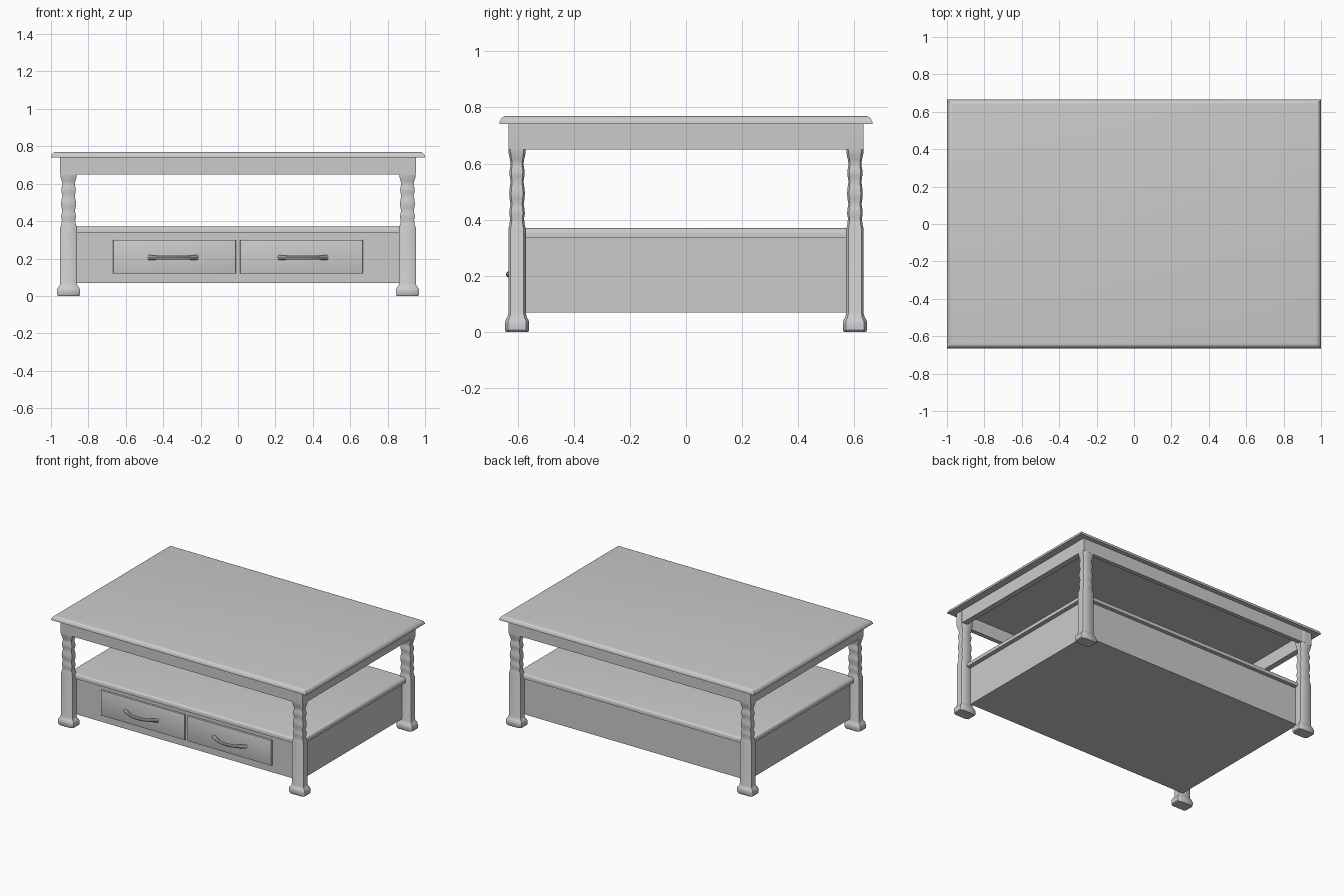
import bpy, bmesh, math
from mathutils import Vector

if "Cube" in bpy.data.objects:
    bpy.data.objects.remove(bpy.data.objects["Cube"])


def finish(name, bm, angle=35):
    bmesh.ops.recalc_face_normals(bm, faces=bm.faces)
    me = bpy.data.meshes.new(name)
    bm.to_mesh(me)
    bm.free()
    ob = bpy.data.objects.new(name, me)
    bpy.context.collection.objects.link(ob)
    bpy.ops.object.select_all(action='DESELECT')
    ob.select_set(True)
    bpy.context.view_layer.objects.active = ob
    bpy.ops.object.shade_smooth_by_angle(angle=math.radians(angle))
    return ob


def add_box(bm, x0, x1, y0, y1, z0, z1):
    geo = bmesh.ops.create_cube(bm, size=1)
    for v in geo['verts']:
        v.co = Vector(((x0 + x1) / 2 + v.co.x * (x1 - x0),
                       (y0 + y1) / 2 + v.co.y * (y1 - y0),
                       (z0 + z1) / 2 + v.co.z * (z1 - z0)))
    return geo['verts']


def box(name, x0, x1, y0, y1, z0, z1, bevel=0, segments=4, pick=None):
    bm = bmesh.new()
    add_box(bm, x0, x1, y0, y1, z0, z1)
    if bevel:
        edges = [e for e in bm.edges if pick(e)]
        bmesh.ops.bevel(bm, geom=edges, offset=bevel, segments=segments,
                        profile=0.5, affect='EDGES', clamp_overlap=True)
    return finish(name, bm)


def skin(bm, rings):
    # bridge consecutive rings and cap both ends
    n = len(rings[0])
    for a, b in zip(rings, rings[1:]):
        for i in range(n):
            bm.faces.new((a[i], a[(i + 1) % n], b[(i + 1) % n], b[i]))
    bm.faces.new(rings[0][::-1])
    bm.faces.new(rings[-1])


def top_edges(z):
    return lambda e: all(v.co.z > z for v in e.verts)


# table top with rounded upper edge
box("table_top", -1, 1, -0.665, 0.665, 0.74, 0.77, 0.028, 5, top_edges(0.76))

# apron frame under the top
bm = bmesh.new()
for s in (-1, 1):
    add_box(bm, -0.95, 0.95, *sorted((s * 0.633, s * 0.603)), 0.65, 0.745)
    add_box(bm, *sorted((s * 0.95, s * 0.91)), -0.605, 0.605, 0.65, 0.745)
finish("apron", bm)

# legs: chamfered square section swept up a turned profile (height, width factor)
PROFILE = [(0, 1.27), (0.006, 1.38), (0.03, 1.4), (0.042, 1.32), (0.052, 1.12),
           (0.066, 1.0), (0.365, 1.0), (0.385, 0.86), (0.405, 0.8), (0.422, 0.9),
           (0.44, 0.84), (0.455, 0.76), (0.475, 0.86), (0.495, 0.9), (0.515, 0.84),
           (0.535, 0.74), (0.555, 0.84), (0.572, 0.88), (0.588, 0.78), (0.6, 0.74),
           (0.615, 0.82), (0.635, 0.96), (0.655, 1.0), (0.742, 1.0)]
SECTION = [(1, .75), (.75, 1), (-.75, 1), (-1, .75), (-1, -.75), (-.75, -1), (.75, -1), (1, -.75)]


def leg(name, cx, cy):
    bm = bmesh.new()
    rings = [[bm.verts.new((cx + 0.0445 * w * px, cy + 0.031 * w * py, z))
              for px, py in SECTION] for z, w in PROFILE]
    skin(bm, rings)
    finish(name, bm)


for sy, depth in ((-1, "front"), (1, "back")):
    for sx, side in ((-1, "left"), (1, "right")):
        leg(f"{depth}_{side}_leg", sx * 0.906, sy * 0.602)

# drawer case and the shelf on it
box("drawer_case", -0.885, 0.885, -0.57, 0.57, 0.07, 0.338)
box("shelf", -0.915, 0.915, -0.597, 0.597, 0.336, 0.37, 0.018, 4, top_edges(0.36))

# drawers with bowed handles
for s, side in ((-1, "left"), (1, "right")):
    x0, x1 = sorted((s * 0.012, s * 0.668))
    box(f"{side}_drawer_front", x0, x1, -0.583, -0.56, 0.12, 0.30, 0.004, 2,
        lambda e: all(v.co.y < -0.58 for v in e.verts))
    bm = bmesh.new()
    rings = []
    steps, sides = 20, 10
    for i in range(steps + 1):
        t = -1 + 2 * i / steps
        x = s * 0.3475 + 0.128 * t
        y = -0.58 - 0.051 * (1 - t * t)
        tan = Vector((0.128, 0.102 * t, 0)).normalized()
        out = Vector((tan.y, -tan.x, 0))
        r = 0.011 + 0.003 * abs(t) ** 3
        rings.append([bm.verts.new(Vector((x, y, 0.205))
                      + out * r * math.cos(2 * math.pi * k / sides)
                      + Vector((0, 0, r * math.sin(2 * math.pi * k / sides))))
                      for k in range(sides)])
    skin(bm, rings)
    finish(f"{side}_drawer_handle", bm)
